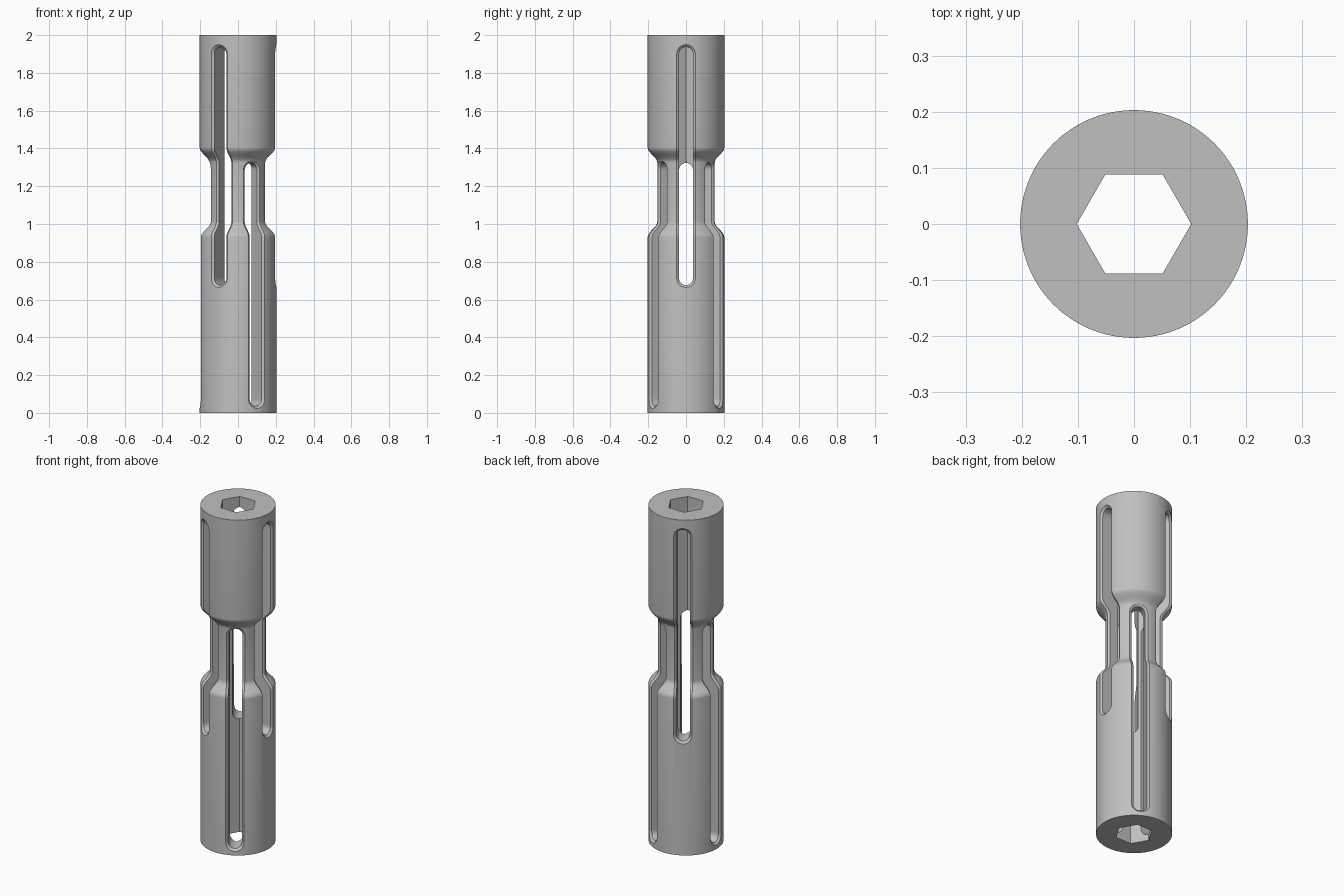
import bpy
import bmesh
from math import cos, sin, pi, radians, sqrt

cube = bpy.data.objects.get("Cube")
if cube:
    bpy.data.objects.remove(cube, do_unlink=True)

BODY_R, NECK_R = 0.203, 0.152
LOW = (0.93, 1.012)       # lower shoulder, z range
HIGH = (1.325, 1.405)     # upper shoulder, z range
HALF_W, CHAMFER = 0.037, 0.0125


def radius(z):
    """Outer radius of the sleeve, with softly rounded shoulders."""
    def ease(a, b):
        t = min(max((z - a) / (b - a), 0), 1)
        return (1 - cos(pi * t)) / 2
    return BODY_R - (BODY_R - NECK_R) * (ease(*LOW) - ease(*HIGH))


def make_object(name, bm):
    bmesh.ops.recalc_face_normals(bm, faces=bm.faces)
    mesh = bpy.data.meshes.new(name)
    bm.to_mesh(mesh)
    bm.free()
    obj = bpy.data.objects.new(name, mesh)
    bpy.context.collection.objects.link(obj)
    return obj


def loft(name, rings):
    """Closed solid through rings of equal point count."""
    bm = bmesh.new()
    loops = [[bm.verts.new(p) for p in ring] for ring in rings]
    n = len(loops[0])
    for a, b in zip(loops, loops[1:]):
        for i in range(n):
            j = (i + 1) % n
            bm.faces.new((a[i], a[j], b[j], b[i]))
    bm.faces.new(loops[0])
    bm.faces.new(loops[-1])
    return make_object(name, bm)


def circle(r, z, n):
    return [(r * cos(2 * pi * i / n), r * sin(2 * pi * i / n), z) for i in range(n)]


def slot_outline(z0, z1, grow):
    """Stadium outline in (y, z); grow widens it evenly."""
    w = HALF_W + grow
    c0, c1 = z0 + HALF_W, z1 - HALF_W
    sides, arc = 120, 16
    heights = [c0 + (c1 - c0) * i / sides for i in range(1, sides)]
    pts = [(w * cos(pi * i / arc), c1 + w * sin(pi * i / arc)) for i in range(arc + 1)]
    pts += [(-w, z) for z in reversed(heights)]
    pts += [(-w * cos(pi * i / arc), c0 - w * sin(pi * i / arc)) for i in range(arc + 1)]
    pts += [(w, z) for z in heights]
    return pts


def slot_cutter(z0, z1, angle):
    """Radial slot whose mouth flares into a chamfer along the sleeve surface."""
    def on_surface(grow, depth):
        return [(sqrt(radius(z) ** 2 - y * y) - depth, y, z)
                for y, z in slot_outline(z0, z1, grow)]

    def flat(grow, x):
        return [(x, y, z) for y, z in slot_outline(z0, z1, grow)]

    lip = 0.004
    obj = loft("slot_cutter", [flat(0, 0.03), on_surface(0, CHAMFER),
                               on_surface(CHAMFER + lip, -lip), flat(CHAMFER + lip, 0.26)])
    obj.rotation_euler.z = radians(angle)
    return obj


# Sleeve: two wide barrels joined by a narrow neck
steps = 12
heights = [0]
for a, b in (LOW, HIGH):
    heights += [a + (b - a) * i / steps for i in range(steps + 1)]
heights.append(2)
sleeve = loft("slotted_sleeve", [circle(radius(z), z, 96) for z in heights])

# Hexagonal bore and two staggered sets of slots
cutters = [loft("bore_cutter", [circle(0.102, z, 6) for z in (-0.1, 2.1)])]
for k in range(3):
    cutters.append(slot_cutter(0.677, 1.937, 120 * k))
    cutters.append(slot_cutter(0.036, 1.323, 120 * k + 60))

bpy.context.view_layer.objects.active = sleeve
for cutter in cutters:
    cutter.hide_render = True
    mod = sleeve.modifiers.new("cut", "BOOLEAN")
    mod.operation = "DIFFERENCE"
    mod.solver = "EXACT"
    mod.object = cutter
    bpy.ops.object.modifier_apply(modifier=mod.name)
    bpy.data.objects.remove(cutter, do_unlink=True)

# Plain grey finish
grey = bpy.data.materials.new("plain_grey")
grey.use_nodes = True
colour = (0.53, 0.53, 0.53, 1)
grey.diffuse_color = colour
grey.node_tree.nodes["Principled BSDF"].inputs["Base Color"].default_value = colour
sleeve.data.materials.clear()
sleeve.data.materials.append(grey)

bpy.ops.object.select_all(action="DESELECT")
sleeve.select_set(True)
bpy.ops.object.shade_smooth_by_angle(angle=radians(30))
